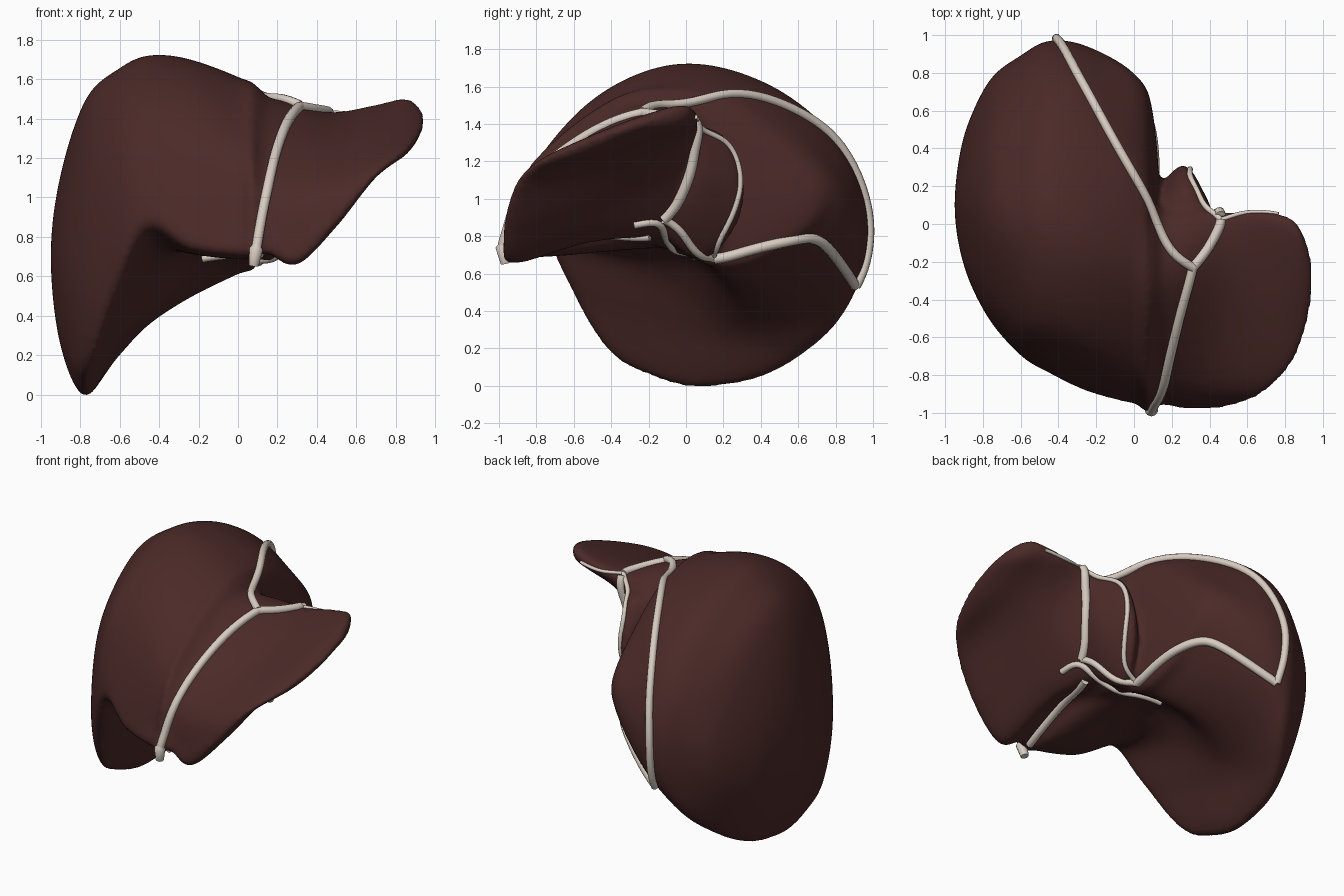
import bpy, bmesh
from mathutils import Vector
from mathutils.bvhtree import BVHTree

if "Cube" in bpy.data.objects:
    bpy.data.objects.remove(bpy.data.objects["Cube"])


def material(name, col):
    m = bpy.data.materials.new(name)
    m.diffuse_color = col
    m.use_nodes = True
    m.node_tree.nodes["Principled BSDF"].inputs["Base Color"].default_value = m.diffuse_color
    return m


BROWN = material("liver_brown", (0.07, 0.023, 0.021, 1))
CREAM = material("ligament_cream", (0.68, 0.60, 0.53, 1))


def cr(a, b, c, d, t):
    # Catmull-Rom interpolation
    return 0.5 * (2 * b + (c - a) * t + (2 * a - 5 * b + 4 * c - d) * t * t
                  + (3 * b - a - 3 * c + d) * t ** 3)


def loft(bm, axis, stations, start, end, k=6, m=6):
    """Smooth closed loft through cross-sections, with rounded poles."""
    def place(t, p):
        return Vector((t, p[0], p[1])) if axis == "x" else Vector((p[0], p[1], t))
    rings = []
    for t, pts in stations:
        P = [place(t, p) for p in pts]
        n = len(P)
        rings.append([cr(P[i - 1], P[i], P[(i + 1) % n], P[(i + 2) % n], j / k)
                      for i in range(n) for j in range(k)])
    N = len(rings[0])
    h = N // 2
    rows = [[Vector(start)] * N] + rings + [[Vector(end)] * N]
    rows = [rings[0][h:] + rings[0][:h]] + rows + [rings[-1][h:] + rings[-1][:h]]
    out = []
    for r in range(1, len(rows) - 2):
        for j in range(m):
            out.append([cr(rows[r - 1][i], rows[r][i], rows[r + 1][i], rows[r + 2][i], j / m)
                        for i in range(N)])
    first, last = bm.verts.new(start), bm.verts.new(end)
    V = [[bm.verts.new(p) for p in row] for row in out[1:]]
    faces = []
    for i in range(N):
        q = (i + 1) % N
        faces.append(bm.faces.new((first, V[0][q], V[0][i])))
        faces.append(bm.faces.new((last, V[-1][i], V[-1][q])))
        for a, b in zip(V, V[1:]):
            faces.append(bm.faces.new((a[i], a[q], b[q], b[i])))
    bmesh.ops.recalc_face_normals(bm, faces=faces)


bm = bmesh.new()

# right lobe: (y, z) outlines, front lower margin -> over the dome -> back -> underside
right_outer = [
    (-0.90, [(-.10, .35), (-.22, .6), (-.16, .9), (.08, 1.11), (.3, 1.03),
             (.46, .75), (.43, .5), (.3, .35), (.12, .25), (0, .27)]),
    (-0.77, [(-.41, .2), (-.5, .6), (-.4, 1.15), (-.02, 1.49), (.37, 1.39),
             (.68, 1.0), (.74, .6), (.47, .11), (.1, -.01), (-.21, .06)]),
    (-0.60, [(-.61, .54), (-.69, .87), (-.52, 1.38), (-.04, 1.65), (.42, 1.54),
             (.79, 1.18), (.89, .72), (.72, .24), (.28, .24), (-.15, .36)]),
]
right_inner = [
    (-0.45, [(-.68, .80), (-.78, .96), (-.54, 1.47), (-.06, 1.715), (.42, 1.62),
             (.81, 1.3), (.97, .85), (.84, .43), (.33, .37), (-.1, .59)]),
    (-0.25, [(-.78, .72), (-.87, .86), (-.64, 1.4), (-.16, 1.69), (.36, 1.62),
             (.75, 1.34), (.94, .93), (.82, .61), (.32, .49), (-.05, .72)]),
    (0.00, [(-.87, .69), (-.92, .85), (-.76, 1.25), (-.28, 1.58), (.19, 1.575),
            (.5, 1.39), (.79, 1.07), (.68, .80), (.24, .61), (-.1, .74)]),
    (0.10, [(-.88, .73), (-.9, .85), (-.79, 1.14), (-.34, 1.5), (.05, 1.48),
            (.32, 1.32), (.58, 1.05), (.5, .82), (.2, .67), (-.35, .81)]),
]
loft(bm, "x", right_outer + right_inner, (-.95, .1, .7), (.14, -.05, 1.05))

# left lobe: thin tapering wedge
left = [
    (0.06, [(-.87, .74), (-.9, .85), (-.79, 1.14), (-.34, 1.51), (.05, 1.47),
            (.1, 1.1), (0, .76), (-.45, .82)]),
    (0.16, [(-.91, .71), (-.94, .82), (-.82, 1.11), (-.33, 1.485), (.04, 1.42),
            (.09, 1.1), (-.03, .80), (-.5, .82)]),
    (0.30, [(-.93, .655), (-.965, .78), (-.85, 1.07), (-.3, 1.44), (.05, 1.42),
            (.05, 1.12), (-.1, .87), (-.55, .76)]),
    (0.50, [(-.92, .85), (-.955, .94), (-.82, 1.12), (-.3, 1.37), (.03, 1.43),
            (.03, 1.32), (-.2, 1.08), (-.6, .93)]),
    (0.70, [(-.84, 1.10), (-.88, 1.13), (-.72, 1.23), (-.3, 1.39), (.03, 1.47),
            (.03, 1.38), (-.25, 1.24), (-.6, 1.15)]),
    (0.87, [(-.64, 1.23), (-.67, 1.26), (-.55, 1.32), (-.28, 1.43), (-.03, 1.50),
            (-.04, 1.40), (-.25, 1.33), (-.5, 1.25)]),
]
loft(bm, "x", left, (-.05, -.35, 1.05), (.95, -.3, 1.39))

# caudate lobe: (x, y) outlines stacked in z
caudate = [
    (1.34, [(.12, -.1), (.14, .05), (.27, .2), (.36, .13), (.4, .02), (.3, -.15)]),
    (1.10, [(.05, -.1), (.11, .11), (.26, .31), (.36, .18), (.4, .02), (.3, -.15)]),
    (0.85, [(.05, -.1), (.1, .12), (.22, .27), (.28, .16), (.3, 0), (.25, -.15)]),
]
loft(bm, "z", caudate, (.3, .0, 1.39), (.15, .08, .67))

me = bpy.data.meshes.new("liver_body")
bm.to_mesh(me)
bm.free()
me.materials.append(BROWN)
liver = bpy.data.objects.new("liver_body", me)
bpy.context.collection.objects.link(liver)

# fuse the lobes into one soft skin
rm = liver.modifiers.new("fuse", "REMESH")
rm.mode = "VOXEL"
rm.voxel_size = 0.018
rm.use_smooth_shade = True
sm = liver.modifiers.new("soften", "SMOOTH")
sm.factor = 0.5
sm.iterations = 14
bpy.context.view_layer.objects.active = liver
liver.select_set(True)
for mod in ("fuse", "soften"):
    bpy.ops.object.modifier_apply(modifier=mod)
for p in liver.data.polygons:
    p.use_smooth = True
    p.material_index = 0
if not liver.data.materials:
    liver.data.materials.append(BROWN)

tree = BVHTree.FromObject(liver, bpy.context.evaluated_depsgraph_get())


def on_surface(p):
    """A missing coordinate is found by looking at the liver along that axis."""
    if None in p:
        ax = p.index(None)
        far, mid = [(3, .1), (-3, -.4), (4, 1.3)][ax]
        d = Vector((0, 0, 0))
        d[ax] = -1 if far > 0 else 1
        hit = tree.ray_cast(Vector([far if c is None else c for c in p]), d)[0]
        if hit:
            return hit
        p = [mid if c is None else c for c in p]
    return tree.find_nearest(Vector(p))[0]


def ligament(name, pts, r=0.024, tip=None, lift=0.004):
    """Cream cord laid along the liver skin."""
    P = [on_surface(p) for p in pts]
    P = [P[0]] + P + [P[-1]]
    path = []
    for i in range(1, len(P) - 2):
        path += [cr(*P[i - 1:i + 3], j / 6) for j in range(6)]
    path.append(P[-1])
    co = []
    for q in path:
        loc, nrm = tree.find_nearest(q)[:2]
        co.append(loc + nrm * lift)
    for _ in range(3):
        co = [co[0]] + [(a + 2 * b + c) / 4 for a, b, c in zip(co, co[1:], co[2:])] + [co[-1]]
    if tip:
        co.append(Vector(tip))
    cu = bpy.data.curves.new(name, "CURVE")
    cu.dimensions = "3D"
    cu.bevel_depth = r
    cu.bevel_resolution = 3
    cu.use_fill_caps = True
    s = cu.splines.new("POLY")
    s.points.add(len(co) - 1)
    for pt, c in zip(s.points, co):
        pt.co = (*c, 1)
    if tip:
        s.points[-2].radius = 1.4
    s.use_smooth = True
    cu.materials.append(CREAM)
    ob = bpy.data.objects.new(name, cu)
    bpy.context.collection.objects.link(ob)
    bpy.ops.object.select_all(action="DESELECT")
    ob.select_set(True)
    bpy.context.view_layer.objects.active = ob
    bpy.ops.object.convert(target="MESH")


# seam over the front between the lobes
ligament("falciform_ligament", [(.31, -.23, None), (.25, -.45, None), (.19, None, 1.22),
         (.14, None, 1.0), (.105, None, .82), (.09, None, .74)], .026, (.08, -.965, .655))
# ring around the bare area at the back
ligament("upper_coronary_ligament", [(.31, -.23, None), (.2, -.15, None), (.1, .03, None),
         (-.05, .33, None), (-.2, .6, None), (-.32, .82, None), (-.4, .97, .95),
         (-.41, .96, .75), (-.4, .91, .53)], .024, lift=.012)
ligament("lower_coronary_ligament", [(-.4, .91, .53), (None, .75, .75), (None, .62, .79),
         (None, .4, .74), (None, .22, .69), (None, .15, .68)], .028)
# along the back edge of the left lobe
ligament("left_coronary_ligament", [(.31, -.23, None), (.39, -.13, None), (.45, -.02, None),
         (.46, .02, 1.42)], .026)
ligament("left_triangular_ligament", [(.46, .02, 1.42), (.6, .05, 1.42), (.76, .04, 1.44)], .011)
# around the caudate lobe
ligament("caudate_border", [(.46, .02, 1.42), (None, .12, 1.35), (None, .24, 1.27),
         (None, .29, 1.1), (None, .25, .92), (None, .17, .76), (None, .15, .68)], .015)
ligament("fissure_ligament", [(.46, .03, 1.4), (None, .05, 1.3), (None, .02, 1.13),
         (None, -.05, .97), (None, -.12, .89)], .028)
# entry of the vessels underneath
ligament("porta_front_fold", [(None, -.28, .86), (None, -.14, .87), (.12, -.08, .77),
         (-.05, 0, .68), (-.18, .04, .68)], .02)
ligament("porta_back_fold", [(None, -.12, .89), (None, -.03, .83), (None, .05, .72),
         (None, .15, .68)], .022)
ligament("round_ligament", [(.22, -.2, .86), (.15, -.5, .8), (.11, -.8, .75),
         (.09, -.9, .72)], .024)
